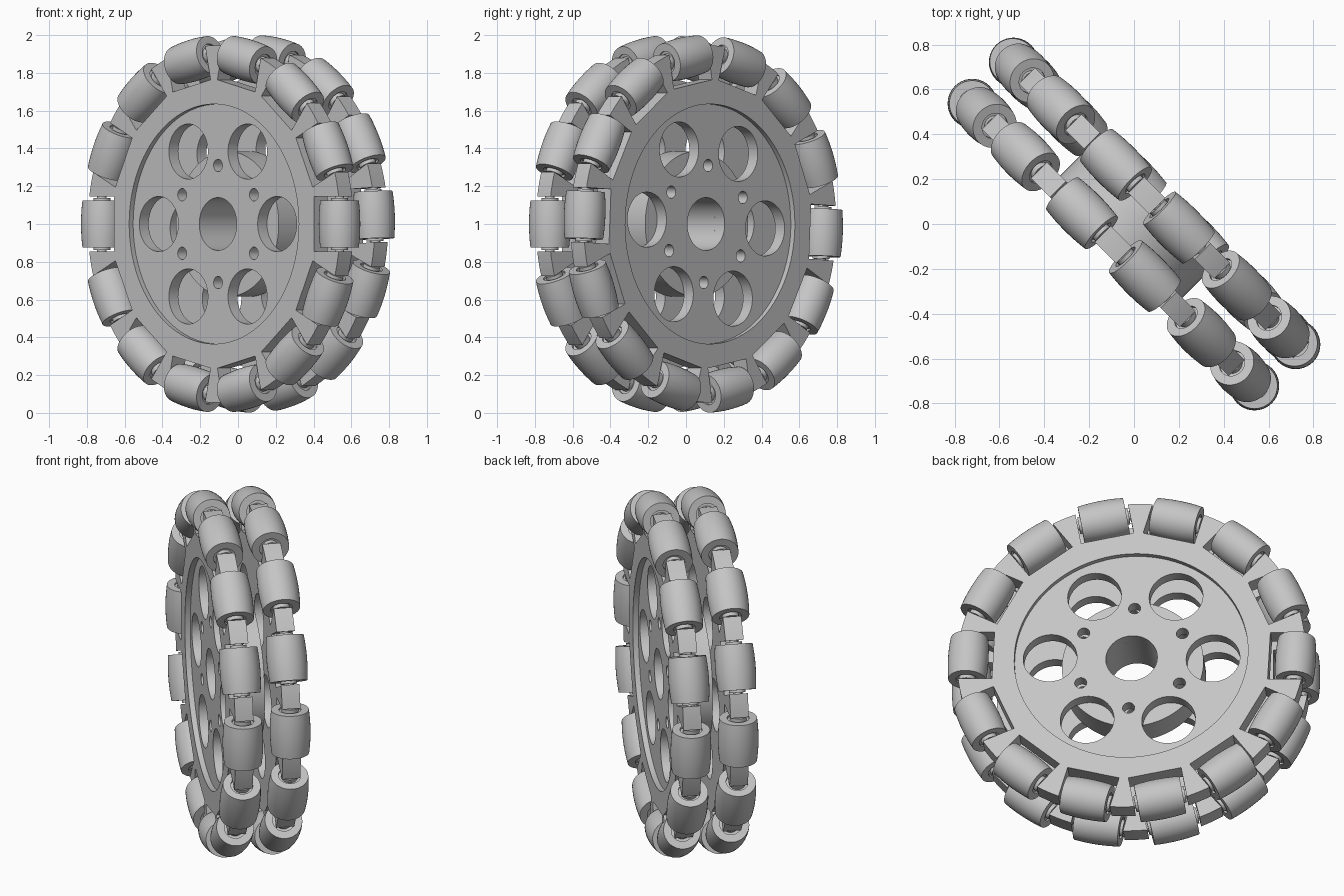
import bpy, bmesh
from math import pi, cos, sin, radians, sqrt
from mathutils import Matrix, Vector

if "Cube" in bpy.data.objects:
    bpy.data.objects.remove(bpy.data.objects["Cube"], do_unlink=True)

COUNT = 14            # rollers per row
STEP = 2 * pi / COUNT
ROW = 0.13            # row distance from the middle plane
AXLE_R = 0.89         # roller centre radius
RIM_R = 0.945
NOTCH_R, NOTCH_HALF = 0.75, 0.145
HUB_R = 0.635
BACK_TURN = radians(3)

# Wheel frame: local x along the wheel, local y up, local z along the axle
u, n = Vector((1, -1, 0)).normalized(), Vector((-1, -1, 0)).normalized()
WHEEL = Matrix((u, (0, 0, 1), n)).transposed().to_4x4()
WHEEL.translation = (0, 0, 1)

grey = bpy.data.materials.new("light_grey")
grey.use_nodes = True
grey.diffuse_color = (0.56, 0.56, 0.56, 1)
grey.node_tree.nodes["Principled BSDF"].inputs["Base Color"].default_value = (0.56, 0.56, 0.56, 1)


def place(name, mesh, matrix):
    obj = bpy.data.objects.new(name, mesh)
    bpy.context.collection.objects.link(obj)
    obj.matrix_world = WHEEL @ matrix
    return obj


def finish(bm, name):
    """Weld, orient and store a mesh with the shared material."""
    bmesh.ops.remove_doubles(bm, verts=bm.verts, dist=1e-5)
    bmesh.ops.recalc_face_normals(bm, faces=bm.faces)
    mesh = bpy.data.meshes.new(name)
    bm.to_mesh(mesh)
    bm.free()
    mesh.materials.append(grey)
    return mesh


def circle(radius, cx=0, cy=0, sides=64):
    return [(cx + radius * cos(2 * pi * i / sides), cy + radius * sin(2 * pi * i / sides))
            for i in range(sides)]


def hole_ring(radius, ring, turn, sides):
    return [circle(radius, ring * cos(turn + i * pi / 3), ring * sin(turn + i * pi / 3), sides)
            for i in range(6)]


def plate(name, outlines, low, high):
    """Flat plate from closed outlines; inner outlines become holes."""
    curve = bpy.data.curves.new(name, 'CURVE')
    curve.dimensions = '2D'
    curve.fill_mode = 'BOTH'
    curve.extrude = (high - low) / 2
    for pts in outlines:
        spline = curve.splines.new('POLY')
        spline.points.add(len(pts) - 1)
        for p, (x, y) in zip(spline.points, pts):
            p.co = (x, y, 0, 1)
        spline.use_cyclic_u = True
    helper = bpy.data.objects.new(name, curve)
    bpy.context.collection.objects.link(helper)
    graph = bpy.context.evaluated_depsgraph_get()
    flat = bpy.data.meshes.new_from_object(helper.evaluated_get(graph))
    bm = bmesh.new()
    bm.from_mesh(flat)
    bpy.data.objects.remove(helper, do_unlink=True)
    bpy.data.curves.remove(curve)
    bpy.data.meshes.remove(flat)
    bmesh.ops.translate(bm, verts=bm.verts, vec=(0, 0, (low + high) / 2))
    return finish(bm, name)


def lathe(name, profile, sides=40):
    """Revolve (x, radius) points about the x axis."""
    bm = bmesh.new()
    verts = [bm.verts.new((x, 0, r)) for x, r in profile]
    edges = [bm.edges.new(pair) for pair in zip(verts, verts[1:])]
    bmesh.ops.spin(bm, geom=verts + edges, cent=(0, 0, 0), axis=(1, 0, 0),
                   angle=2 * pi, steps=sides, use_duplicate=False)
    return finish(bm, name)


def notched_outline():
    """Rim edge with one straight-sided notch for each roller."""
    side = sqrt(RIM_R ** 2 - NOTCH_HALF ** 2)
    lug = [(side, -NOTCH_HALF), (NOTCH_R, -NOTCH_HALF), (NOTCH_R, NOTCH_HALF), (side, NOTCH_HALF)]
    half = math_angle = Vector((side, NOTCH_HALF)).angle_signed(Vector((1, 0)))
    for k in range(1, 5):
        a = abs(half) + (STEP - 2 * abs(half)) * k / 5
        lug.append((RIM_R * cos(a), RIM_R * sin(a)))
    return [(x * cos(i * STEP) - y * sin(i * STEP), x * sin(i * STEP) + y * cos(i * STEP))
            for i in range(COUNT) for x, y in lug]


# Shared meshes
bore = circle(0.14)
rim = plate("rim", [notched_outline(), circle(HUB_R, sides=96)], -0.05, 0.05)
web = plate("web", [circle(HUB_R, sides=96), bore] + hole_ring(0.146, 0.443, 0, 48)
            + hole_ring(0.033, 0.31, pi / 6, 24), 0.08, 0.15)
spacer = plate("spacer", [circle(0.385, sides=96), bore]
               + hole_ring(0.033, 0.31, pi / 6, 24), -0.08, 0.08)

# Barrel roller follows the wheel's outer circle, with recessed ends
HALF = 0.125
barrel = [(x, sqrt(1 - x * x) - AXLE_R) for x in [HALF * (k / 4 - 1) for k in range(9)]]
roller = lathe("roller", [(-HALF + 0.012, 0), (-HALF + 0.012, 0.06), (-HALF, 0.06)] + barrel
               + [(HALF, 0.06), (HALF - 0.012, 0.06), (HALF - 0.012, 0)])
axle = lathe("axle", [(-0.17, 0), (-0.17, 0.025), (-0.138, 0.025), (-0.138, 0.045),
                      (0.138, 0.045), (0.138, 0.025), (0.17, 0.025), (0.17, 0)], 24)

# Centre spacer
objects = [place("centre_spacer", spacer, Matrix())]

# Front and back wheels
for label, sign, turn in (("front", 1, 0), ("back", -1, BACK_TURN)):
    spin = Matrix.Rotation(turn, 4, 'Z')
    flip = Matrix() if sign > 0 else Matrix.Rotation(pi, 4, 'X')
    objects.append(place(label + "_rim", rim, Matrix.Translation((0, 0, sign * ROW)) @ spin))
    objects.append(place(label + "_hub_plate", web, spin @ flip))
    for i in range(COUNT):
        seat = (Matrix.Rotation(turn + i * STEP, 4, 'Z')
                @ Matrix.Translation((AXLE_R, 0, sign * ROW)) @ Matrix.Rotation(pi / 2, 4, 'Z'))
        objects.append(place(f"{label}_roller_{i + 1}", roller, seat))
        objects.append(place(f"{label}_axle_{i + 1}", axle, seat))

# Smooth the round surfaces, keep the edges sharp
bpy.ops.object.select_all(action='DESELECT')
shaded = set()
for obj in objects:
    if obj.data.name not in shaded:
        shaded.add(obj.data.name)
        obj.select_set(True)
        bpy.context.view_layer.objects.active = obj
bpy.ops.object.shade_smooth_by_angle(angle=radians(30))
